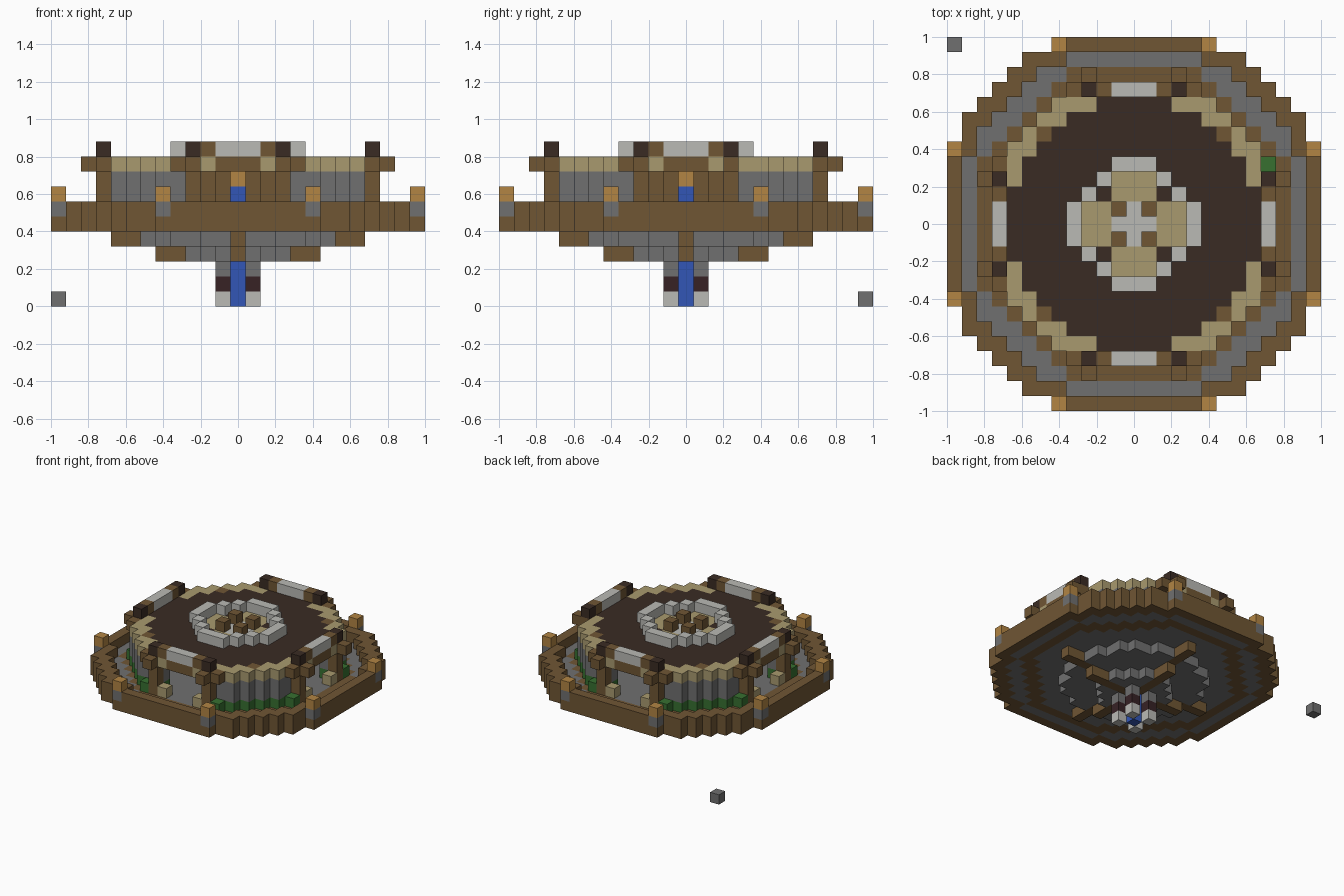
import bpy
import bmesh
from mathutils import Vector

old = bpy.data.objects.get("Cube")
if old:
    bpy.data.objects.remove(old, do_unlink=True)

S = 0.08          # block size
R = range(-12, 13)

COLOURS = {
    "wood_brown": (112, 86, 52), "stone_grey": (112, 112, 112),
    "pale_stone": (186, 186, 181), "dark_roof": (58, 43, 35),
    "sand_tan": (169, 154, 111), "lamp_orange": (178, 133, 68),
    "water_blue": (50, 86, 182), "leaf_green": (55, 112, 48),
    "dark_red": (55, 34, 37),
}


def make_material(name, rgb):
    lin = [((c / 255 + 0.055) / 1.055) ** 2.4 for c in rgb] + [1]
    m = bpy.data.materials.new(name)
    m.use_nodes = True
    m.diffuse_color = lin
    b = m.node_tree.nodes["Principled BSDF"]
    b.inputs["Base Color"].default_value = lin
    b.inputs["Roughness"].default_value = 0.9
    return m


MATS = {n: make_material(n, c) for n, c in COLOURS.items()}
grid = {}         # block position -> (part, colour)


def put(part, colour, cells, layers):
    for i, j in cells:
        for k in layers:
            grid[i, j, k] = (part, colour)


def around(*cells):
    """Repeat cells over all four quadrants and both diagonals."""
    return {(a * s, b * t) for i, j in cells for a, b in ((i, j), (j, i))
            for s in (1, -1) for t in (1, -1)}


def disc(rule):
    return {(i, j) for i in R for j in R if rule(abs(i), abs(j))}


def round_disc(r2):
    return disc(lambda i, j: i * i + j * j <= r2)


def rim(cells):
    """Cells touching the outside, corners included."""
    return {(i, j) for i, j in cells
            if any((i + a, j + b) not in cells
                   for a in (-1, 0, 1) for b in (-1, 0, 1))}


platform = round_disc(172)
inner = disc(lambda i, j: i + j <= 14 and max(i, j) <= 10)
house = round_disc(90)

# Platform floor, floor ring and parapet
put("floor", "stone_grey", platform, [5])
put("floor_ring", "wood_brown", rim(inner), [5])
put("parapet", "wood_brown", rim(platform), [5, 6])

# Stepped underside with crossing beams
put("underside_upper", "stone_grey", round_disc(42), [4])
put("underside_lower", "stone_grey", round_disc(12), [3])
put("beam_upper", "wood_brown", around(*[(n, 0) for n in range(9)]), [4])
put("beam_lower", "wood_brown", around(*[(n, 0) for n in range(6)]), [3])

# Hanging pillars around a water column
for layer, colour in enumerate(("pale_stone", "dark_red", "stone_grey")):
    put("hanging_pillars", colour, around((1, 1)), [layer])
put("water_column", "water_blue", [(0, 0)], range(0, 8))
put("centre_lamp", "lamp_orange", [(0, 0)], [8])
put("inner_columns", "wood_brown", around((1, 1), (2, 2)), range(6, 10))

# Curved walls, left open on the four axes
wall = {c for c in rim(house) if min(abs(c[0]), abs(c[1])) > 2}
put("planting_strip", "leaf_green", wall, [6])
put("walls", "stone_grey", wall, [7, 8])
put("roof", "dark_roof", house, [9])
put("roof_edge", "sand_tan", wall, [9])
put("corner_posts", "wood_brown", around((6, 6)), range(6, 10))

# Porches: posts, brackets, lintel and ridge bars
put("porch_posts", "wood_brown", around((3, 9)), range(6, 10))
put("porch_brackets", "wood_brown", around((4, 9), (3, 10)), [9])
put("porch_lintels", "wood_brown", around((0, 9), (1, 9)), [9])
put("porch_corners", "sand_tan", around((2, 9)), [6, 9])
put("ridge_bars", "pale_stone", around((0, 9), (1, 9)), [10])
put("ridge_joints", "wood_brown", around((2, 9)), [10])
put("ridge_ends", "dark_roof", around((3, 9)), [10])
put("shrubs", "leaf_green", around((4, 9)), [6])
del grid[9, 4, 9]

# Roof crown: raised ring around a sunken pattern
put("crown_floor", "sand_tan", around(*[(a, b) for a in (2, 3) for b in (0, 1)]), [9])
put("crown_centre", "pale_stone", around((0, 0), (1, 0)), [9])
put("crown_ring", "pale_stone", around((4, 0), (4, 1), (3, 2)), [10])
put("crown_posts", "wood_brown", around((1, 1)), [10])

# Parapet lanterns
put("lantern_bases", "stone_grey", around((5, 12)), [6])
put("lanterns", "lamp_orange", around((5, 12)), [7])

# Loose block beside the platform
put("loose_block", "stone_grey", [(-12, 12)], [0])


def build(part):
    """Mesh the exposed block faces of one part."""
    bm = bmesh.new()
    verts, names = {}, []
    for pos, (p, colour) in grid.items():
        if p != part:
            continue
        if colour not in names:
            names.append(colour)
        for axis in range(3):
            for side in (-1, 1):
                step = Vector((0, 0, 0))
                step[axis] = side
                if tuple(int(a + b) for a, b in zip(pos, step)) in grid:
                    continue
                u, v = Vector((0, 0, 0)), Vector((0, 0, 0))
                u[(axis + 1) % 3] = 1
                v[(axis + 2) % 3] = side
                centre = Vector(pos) + Vector((0, 0, 0.5)) + step / 2
                loop = []
                for a, b in ((-1, -1), (1, -1), (1, 1), (-1, 1)):
                    co = centre + (u * a + v * b) / 2
                    key = tuple(round(c * 2) for c in co)
                    if key not in verts:
                        verts[key] = bm.verts.new(co * S)
                    loop.append(verts[key])
                bm.faces.new(loop).material_index = names.index(colour)
    mesh = bpy.data.meshes.new(part)
    bm.to_mesh(mesh)
    bm.free()
    for n in names:
        mesh.materials.append(MATS[n])
    bpy.context.collection.objects.link(bpy.data.objects.new(part, mesh))


for part in dict.fromkeys(p for p, c in grid.values()):
    build(part)
